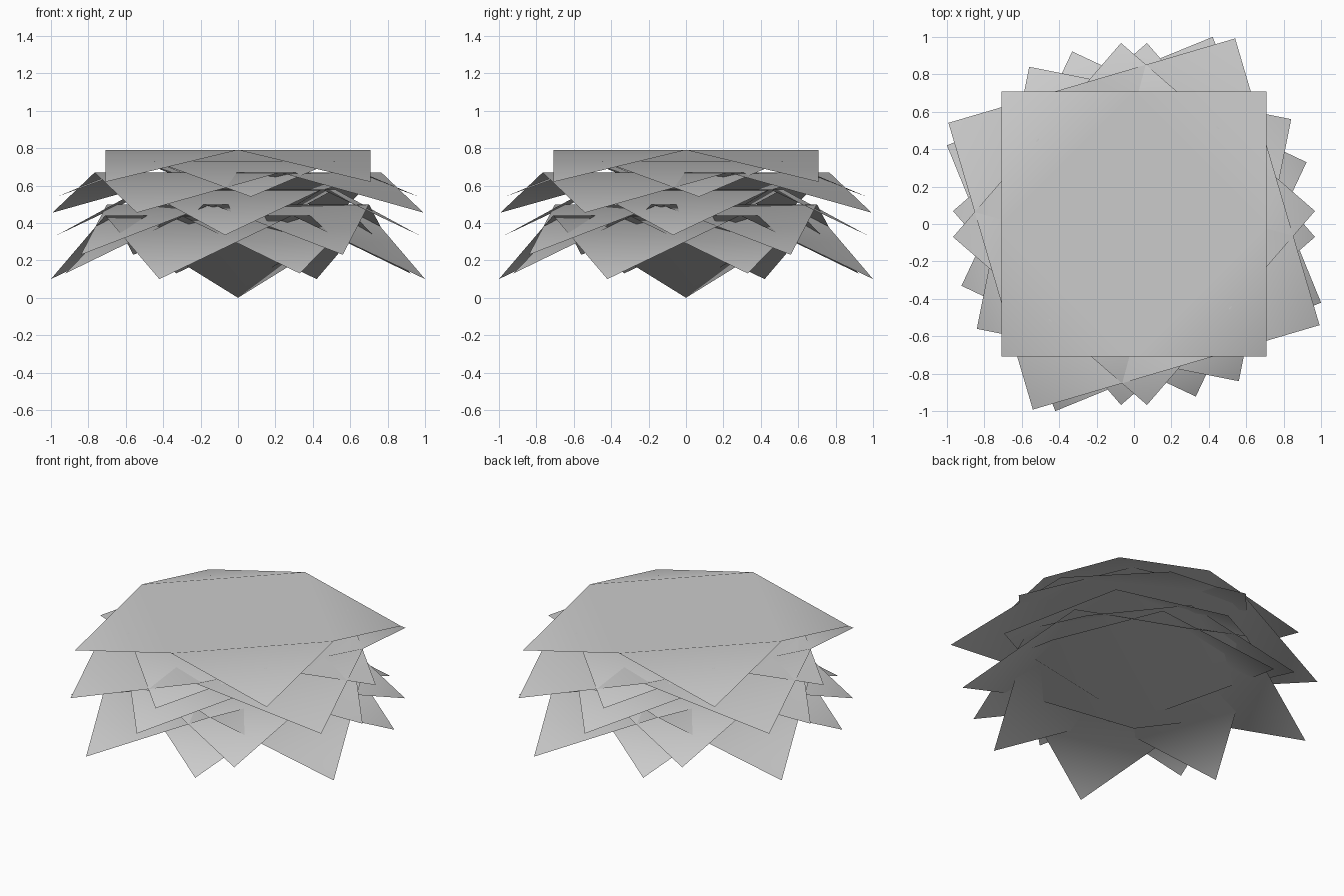
import bpy
import bmesh
from math import cos, sin, radians

cube = bpy.data.objects.get("Cube")
if cube:
    bpy.data.objects.remove(cube, do_unlink=True)

# One plain grey paper for every sheet
paper = bpy.data.materials.new("grey_paper")
paper.use_nodes = True
paper.diffuse_color = (0.6, 0.6, 0.6, 1)
paper.node_tree.nodes["Principled BSDF"].inputs["Base Color"].default_value = (0.6, 0.6, 0.6, 1)


def folded_sheet(name, radius, angle, corner_z, ridge_z, centre_z):
    """Square sheet: a raised diamond ridge, drooping corners and a sunken centre."""
    bm = bmesh.new()

    def ring(r, start, z):
        turns = [radians(start + 90 * i) for i in range(4)]
        return [bm.verts.new((r * cos(t), r * sin(t), z)) for t in turns]

    centre = bm.verts.new((0, 0, centre_z))
    corners = ring(radius, angle, corner_z)
    ridges = ring(radius * cos(radians(45)), angle + 45, ridge_z)
    for i in range(4):
        before, after = ridges[i - 1], ridges[i]
        bm.faces.new((before, corners[i], after))
        bm.faces.new((centre, before, after))
    for face in bm.faces:
        face.smooth = True
    mesh = bpy.data.meshes.new(name)
    bm.to_mesh(mesh)
    bm.free()
    mesh.materials.append(paper)
    sheet = bpy.data.objects.new(name, mesh)
    bpy.context.collection.objects.link(sheet)
    return sheet


# Stack from top to bottom: radius, corner angle, corner, ridge and centre heights
stack = [
    (1.00, 45.0, 0.62, 0.79, 0.62),
    (0.97, 4.1, 0.54, 0.73, 0.54),
    (1.13, -28.6, 0.455, 0.67, 0.44),
    (0.97, -4.1, 0.335, 0.58, 0.30),
    (1.01, 33.7, 0.23, 0.50, 0.17),
    (0.98, 19.7, 0.13, 0.435, 0.05),
    (1.085, -22.8, 0.10, 0.44, 0.0),
]
for number, sizes in enumerate(stack, 1):
    folded_sheet(f"paper_sheet_{number}", *sizes)
